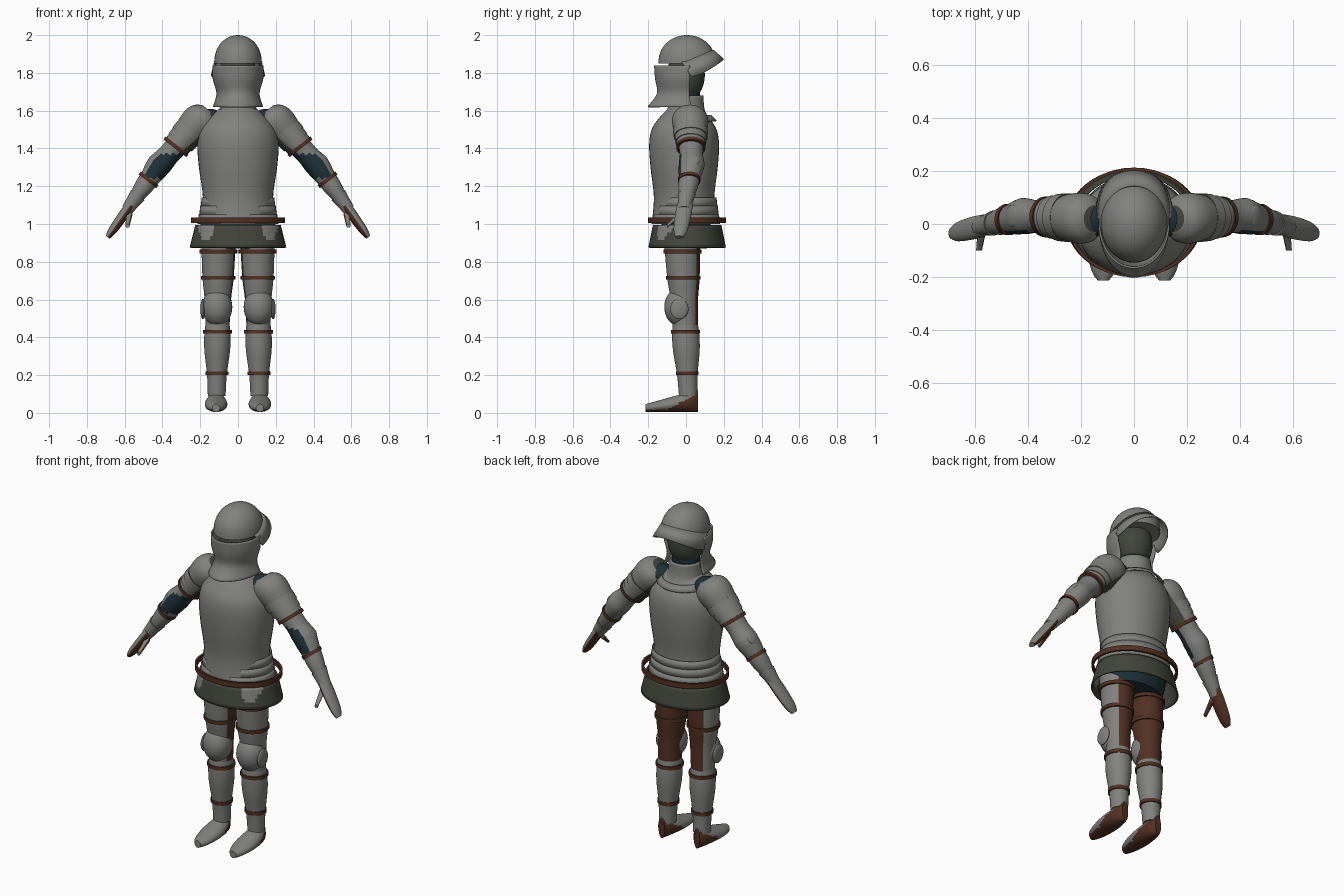
import bpy, bmesh
from math import sin, cos, pi, radians
from mathutils import Vector

old = bpy.data.objects.get("Cube")
if old:
    bpy.data.objects.remove(old, do_unlink=True)


def material(name, *rgb):
    mat = bpy.data.materials.new(name)
    mat.use_nodes = True
    mat.diffuse_color = (*rgb, 1)
    mat.node_tree.nodes["Principled BSDF"].inputs["Base Color"].default_value = (*rgb, 1)
    return mat


STEEL = material("steel grey", .22, .22, .21)
OLIVE = material("dark olive", .055, .06, .045)
LEATHER = material("brown leather", .085, .03, .017)
CLOTH = material("dark blue cloth", .014, .03, .04)
RIGHT, BACK, UP = Vector((1, 0, 0)), Vector((0, 1, 0)), Vector((0, 0, 1))


def finish(name, bm, materials, rule=None, thickness=0):
    bmesh.ops.recalc_face_normals(bm, faces=bm.faces)
    for face in bm.faces:
        face.smooth = True
        if rule:
            face.material_index = rule(face.calc_center_median(), face.normal)
    mesh = bpy.data.meshes.new(name)
    bm.to_mesh(mesh)
    bm.free()
    for mat in materials:
        mesh.materials.append(mat)
    mesh.set_sharp_from_angle(angle=radians(40))
    part = bpy.data.objects.new(name, mesh)
    bpy.context.collection.objects.link(part)
    if thickness:
        shell = part.modifiers.new("thickness", "SOLIDIFY")
        shell.thickness, shell.offset = thickness, 0
    return part


def skin(bm, rows, closed):
    rows = [[bm.verts.new(point) for point in row] for row in rows]
    count = len(rows[0])
    for near, far in zip(rows, rows[1:]):
        for i in range(count if closed else count - 1):
            j = (i + 1) % count
            bm.faces.new((near[i], near[j], far[j], far[i]))
    return rows


def spline(rows, steps=4):
    """Smooth curve through a few control rows."""
    points = [Vector(row) for row in rows]
    points = [points[0], *points, points[-1]]
    curve = []
    for a, b, c, d in zip(points, points[1:], points[2:], points[3:]):
        for i in range(steps):
            t = i / steps
            curve.append(b + ((c - a) * t + (a * 2 - b * 5 + c * 4 - d) * t ** 2
                              + (b * 3 - a - c * 3 + d) * t ** 3) / 2)
    return curve + [points[-1]]


def loft(name, sections, *materials, u=RIGHT, v=BACK, rule=None, capped=True,
         thickness=0, sides=40, arc=None):
    """Skin ellipses given as (centre, half width along u, half width along v)."""
    bm = bmesh.new()
    start, end = arc or (0, 2 * pi)
    angles = [start + (end - start) * i / sides for i in range(sides + bool(arc))]
    rows = skin(bm, [[Vector(centre) + u * (a * cos(t)) + v * (b * sin(t)) for t in angles]
                     for centre, a, b in sections], not arc)
    if capped:
        bm.faces.new(rows[0])
        bm.faces.new(rows[-1])
    return finish(name, bm, materials, rule, thickness)


def lathe(name, profile, *materials, aspect=1, y=0, **options):
    """Upright loft from a profile of (height, half width)."""
    sections = [((0, y, z), r, r * aspect) for z, r in profile]
    return loft(name, sections, *materials, **options)


def band(name, centre, a, b, mat=LEATHER, height=.02, depth=.012, u=RIGHT):
    """Strap with a rectangular section round a limb."""
    rise = u.cross(BACK) * height / 2
    corners = ((-1, depth), (-1, 0), (1, 0), (1, depth), (-1, depth))
    loft(name, [(Vector(centre) + rise * k, a - d, b - d) for k, d in corners],
         mat, u=u, capped=False)


def ball(name, centre, size, mat=STEEL, tilt=0):
    bm = bmesh.new()
    bmesh.ops.create_uvsphere(bm, u_segments=28, v_segments=16, radius=1)
    bmesh.ops.scale(bm, vec=size, verts=bm.verts)
    part = finish(name, bm, [mat])
    part.location, part.rotation_euler.y = centre, tilt


# Head, neck and collar
ball("head_padding", (0, 0, 1.79), (.1, .1, .14), OLIVE)
lathe("neck_cloth", [(1.58, .075), (1.72, .075)], CLOTH)
lathe("collar", spline([(1.54, .13), (1.6, .095), (1.68, .087)]), STEEL,
      capped=False, thickness=.01)

# Helmet skull with crown knob
quarter = [i * pi / 25 for i in range(13)]
lathe("helmet_skull", [(1.85 + .15 * sin(t) ** .9, .126 * cos(t)) for t in quarter], STEEL,
      aspect=1.2, y=.005)
ball("crown_knob", (0, .008, 1.995), (.01, .01, .005))

# Chin guard, flared at its lower edge, open behind
guard = spline([(1.84, .13, .165), (1.77, .13, .16), (1.69, .11, .15), (1.62, .13, .2)])
loft("chin_guard", [((0, 0, z), a, b) for z, a, b in guard], STEEL, capped=False,
     arc=(pi * .96, pi * 2.04), thickness=.008)

# Raised visor swept round the open side
upper, lower = [], []
for i in range(-20, 21):
    t = radians(5 * i)
    reach = max(cos(t), 0)
    upper.append(Vector((.122 * sin(t), .144 * cos(t), 1.86 + .06 * reach)))
    lower.append(Vector((.14 * sin(t), .03 + .17 * reach ** .7, 1.78 + .09 * reach)))
bm = bmesh.new()
skin(bm, [upper, lower], False)
finish("visor", bm, [STEEL], thickness=.007)

# Cuirass with overlapping waist plates
torso = [(1, .2), (1.14, .186), (1.3, .207), (1.42, .215), (1.5, .2), (1.56, .155), (1.61, .1)]
lathe("cuirass", spline(torso), STEEL, aspect=.86, y=-.01)
for i in range(3):
    low = 1 + i * .045
    radius = .212 - i * .008
    lathe(f"waist_plate_{i + 1}", [(low, radius), (low + .05, radius - .006)], STEEL,
          aspect=.84, capped=False, thickness=.004)
lathe("back_collar_edge", [(1.545, .15), (1.575, .12)], STEEL, y=.01,
      capped=False, thickness=.008)

# Belt, skirt and hips
band("belt", (0, .006, 1.02), .25, .207, height=.03)
lathe("skirt", [(.875 + .02 * i, .252 - .005 * i) for i in range(7)], OLIVE, STEEL,
      aspect=.8, y=.006, capped=False, thickness=.008, sides=96,
      rule=lambda c, n: c.y < 0 and c.z > .92 and abs(abs(c.x) - .165) < .35 * c.z - .3)
lathe("hips", [(.87, .17), (.92, .19), (1, .2)], CLOTH, aspect=.65)

for s, side in ((1, "left"), (-1, "right")):
    # Legs taper along one leaning axis
    def leg(name, profile, *materials, **options):
        sections = [(leg_axis(z), r, r * 1.04) for z, r in spline(profile)]
        loft(f"{side}_{name}", sections, *materials, **options)

    def leg_axis(z):
        return Vector((s * (.114 - .012 * z), .015 - .04 * z, z))

    leg("thigh", [(.93, .092), (.72, .083), (.6, .07), (.44, .063)], STEEL, LEATHER,
        rule=lambda c, n: n.y * .75 - s * n.x * .6 > .2)
    leg("shin", [(.48, .062), (.42, .069), (.33, .068), (.2, .052), (.09, .047)], STEEL)
    for place, z, radius in (("upper_thigh", .855, .1), ("lower_thigh", .715, .091),
                             ("upper_shin", .43, .076), ("ankle", .21, .06)):
        band(f"{side}_{place}_strap", leg_axis(z), radius, radius)

    # Knee guard with side disc
    ball(side + "_knee_guard", (s * .11, -.035, .56), (.08, .08, .1))
    ball(side + "_knee_disc", (s * .186, -.035, .55), (.013, .048, .054))

    # Foot: steel upper, leather sole and heel
    foot = []
    for i in range(17):
        t = .02 + .06 * i
        height = .12 - .08 * t
        width = .06 * sin(pi * t) ** .4
        foot.append(((s * .116, .07 - .29 * t, .005 + height / 2), width, height / 2))
    loft(side + "_foot", foot, STEEL, LEATHER, v=UP,
         rule=lambda c, n: c.z < .017 + max(0, c.y + .1) * .55)

    # Arms follow a shoulder, elbow, fingertip axis
    outward = Vector((s * .79, 0, .61))
    shoulder = Vector((s * .15, .02, 1.6))
    elbow = Vector((s * .42, .03, 1.31))
    fingertip = Vector((s * .69, -.035, .93))

    def arm_axis(t):
        return shoulder.lerp(elbow, t) if t < 1 else elbow.lerp(fingertip, t - 1)

    def arm(name, profile, *materials, aspect=1.05, **options):
        sections = [(arm_axis(t), r, r * aspect) for t, r in profile]
        loft(f"{side}_{name}", sections, *materials, u=outward, **options)

    ball(side + "_shoulder_cloth", (s * .15, .02, 1.56), (.07, .07, .05), CLOTH)

    # Shoulder plate, olive underneath, with overlapping lower plates
    def lining(c, n):
        return n.dot(outward) < -.6 or n.dot(elbow - shoulder) < -.36

    arm("shoulder_plate", spline([(0, .05), (.08, .085), (.22, .096), (.45, .08)]),
        STEEL, OLIVE, aspect=1, rule=lining)
    for i in range(3):
        start = .36 + i * .1
        radius = .088 - i * .007
        arm(f"shoulder_lame_{i + 1}", [(start, radius), (start + .12, radius - .003)],
            STEEL, OLIVE, rule=lining)

    # Elbow, forearm and cuff
    arm("elbow", spline([(.6, .063), (.8, .058), (1, .065), (1.2, .051)]), STEEL, CLOTH,
        rule=lambda c, n: n.y < 0 and n.dot(outward) < .55 and 1.24 < c.z < 1.37)
    ball(side + "_elbow_disc", elbow + outward * .05, (.042, .042, .014), tilt=s * .91)
    arm("forearm", spline([(1.16, .053), (1.3, .049), (1.43, .038)]), STEEL)
    arm("cuff", [(1.41, .045), (1.5, .038), (1.62, .032)], STEEL)
    for place, t, radius in (("upper_arm", .66, .077), ("forearm", 1.2, .059)):
        band(f"{side}_{place}_strap", arm_axis(t), radius, radius, u=outward)

    # Hand: steel back, leather palm
    arm("hand", spline([(1.55, .026), (1.7, .027), (1.9, .023), (2, .013)]), STEEL, LEATHER,
        aspect=1.6, rule=lambda c, n: n.dot(outward) < -.1)
    thumb = [((s * (.575 + .01 * t), -.03 - .07 * t, 1.05 - .06 * t), .016 - .005 * t,
              .016 - .006 * t) for t in (0, .5, 1)]
    loft(side + "_thumb", thumb, STEEL, LEATHER, v=UP, sides=16,
         rule=lambda c, n: n.dot(outward) < 0)
